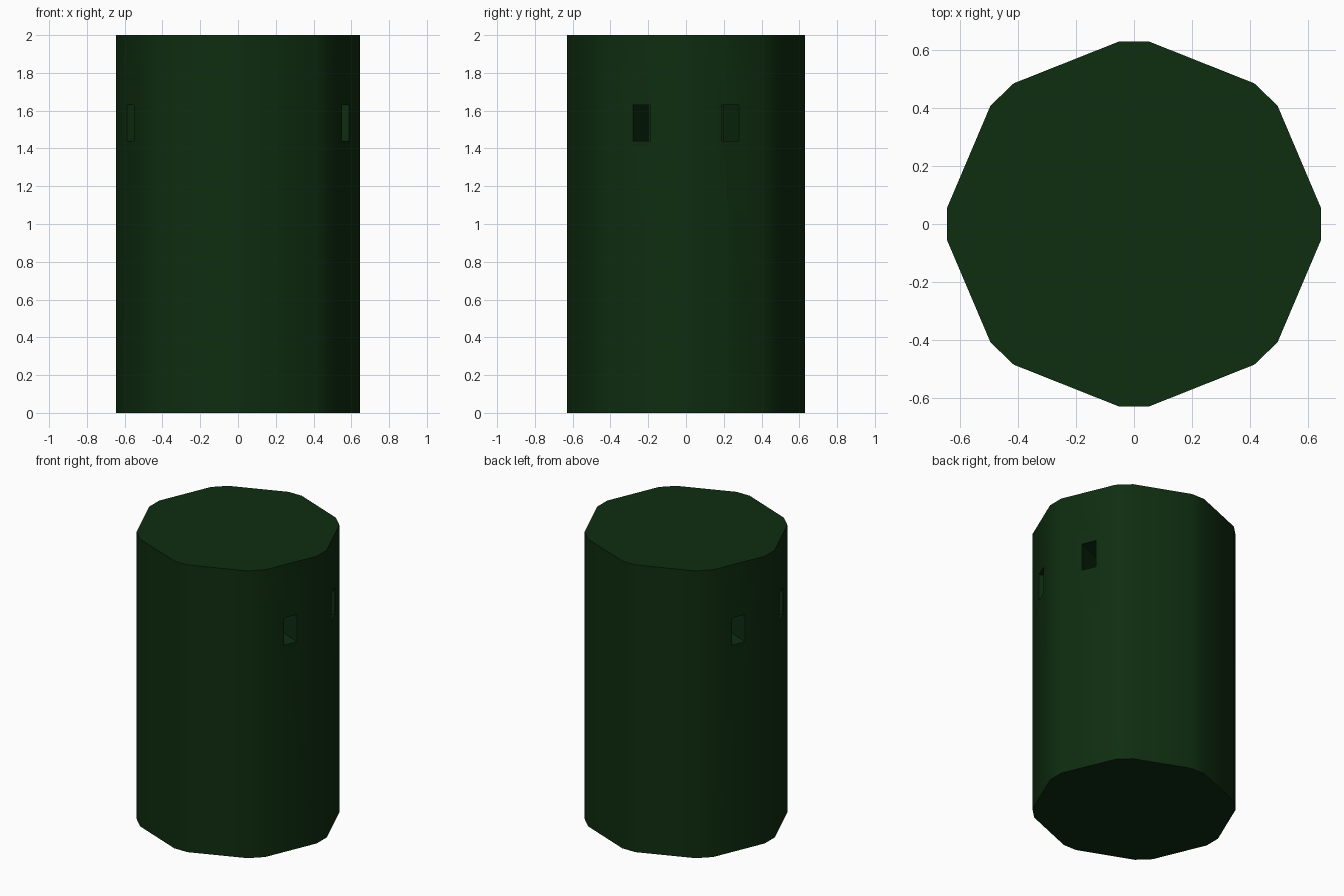
import bpy
import bmesh
from math import atan2, radians
from mathutils import Matrix, Vector

cube = bpy.data.objects.get("Cube")
if cube:
    bpy.data.objects.remove(cube, do_unlink=True)

HEIGHT = 2.0
SLOT_BOTTOM, SLOT_TOP, SLOT_DEPTH = 1.44, 1.63, 0.21

green = bpy.data.materials.new("dark_green")
colour = (0.0045, 0.026, 0.005, 1)
green.diffuse_color = colour
green.use_nodes = True
green.node_tree.nodes["Principled BSDF"].inputs["Base Color"].default_value = colour


def mesh_object(name, bm):
    bmesh.ops.recalc_face_normals(bm, faces=bm.faces[:])
    mesh = bpy.data.meshes.new(name)
    bm.to_mesh(mesh)
    bm.free()
    mesh.materials.append(green)
    obj = bpy.data.objects.new(name, mesh)
    bpy.context.collection.objects.link(obj)
    return obj


# Eight-sided drum with bevelled corners, mirrored from one quarter
quarter = [(0.645, 0.055), (0.495, 0.408), (0.415, 0.485), (0.05, 0.63)]
outline = [(x * sx, y * sy) for x, y in quarter for sx in (1, -1) for sy in (1, -1)]
outline.sort(key=lambda p: atan2(p[1], p[0]))
bm = bmesh.new()
base = bm.faces.new([bm.verts.new((x, y, 0)) for x, y in outline])
side = bmesh.ops.extrude_face_region(bm, geom=[base], use_keep_orig=True)
top = [v for v in side["geom"] if isinstance(v, bmesh.types.BMVert)]
bmesh.ops.translate(bm, verts=top, vec=(0, 0, HEIGHT))
drum = mesh_object("drum_body", bm)

# Four deep hand slots, cut square to the facets beside the left and right corners
a, b = Vector(quarter[0]), Vector(quarter[1])
along = (b - a).normalized()
normal = Vector((along.y, -along.x))
centre = a + along * ((0.235 - a.y) / along.y)
bm = bmesh.new()
for sx in (1, -1):
    for sy in (1, -1):
        n = Vector((normal.x * sx, normal.y * sy, 0))
        place = (Matrix.Translation((centre.x * sx, centre.y * sy, (SLOT_BOTTOM + SLOT_TOP) / 2))
                 @ Matrix.Rotation(atan2(n.y, n.x), 4, "Z")
                 @ Matrix.Diagonal((SLOT_DEPTH * 2, 0.098, SLOT_TOP - SLOT_BOTTOM, 1)))
        bmesh.ops.create_cube(bm, size=1, matrix=place)
cutter = mesh_object("slot_cutter", bm)
cutter.hide_render = True

bpy.ops.object.select_all(action="DESELECT")
bpy.context.view_layer.objects.active = drum
drum.select_set(True)
cut = drum.modifiers.new("hand_slots", "BOOLEAN")
cut.object = cutter
cut.operation = "DIFFERENCE"
cut.solver = "EXACT"
bpy.ops.object.modifier_apply(modifier=cut.name)
bpy.data.objects.remove(cutter, do_unlink=True)

# Soft sides with crisp rims and slot edges
bpy.ops.object.shade_smooth_by_angle(angle=radians(30))
